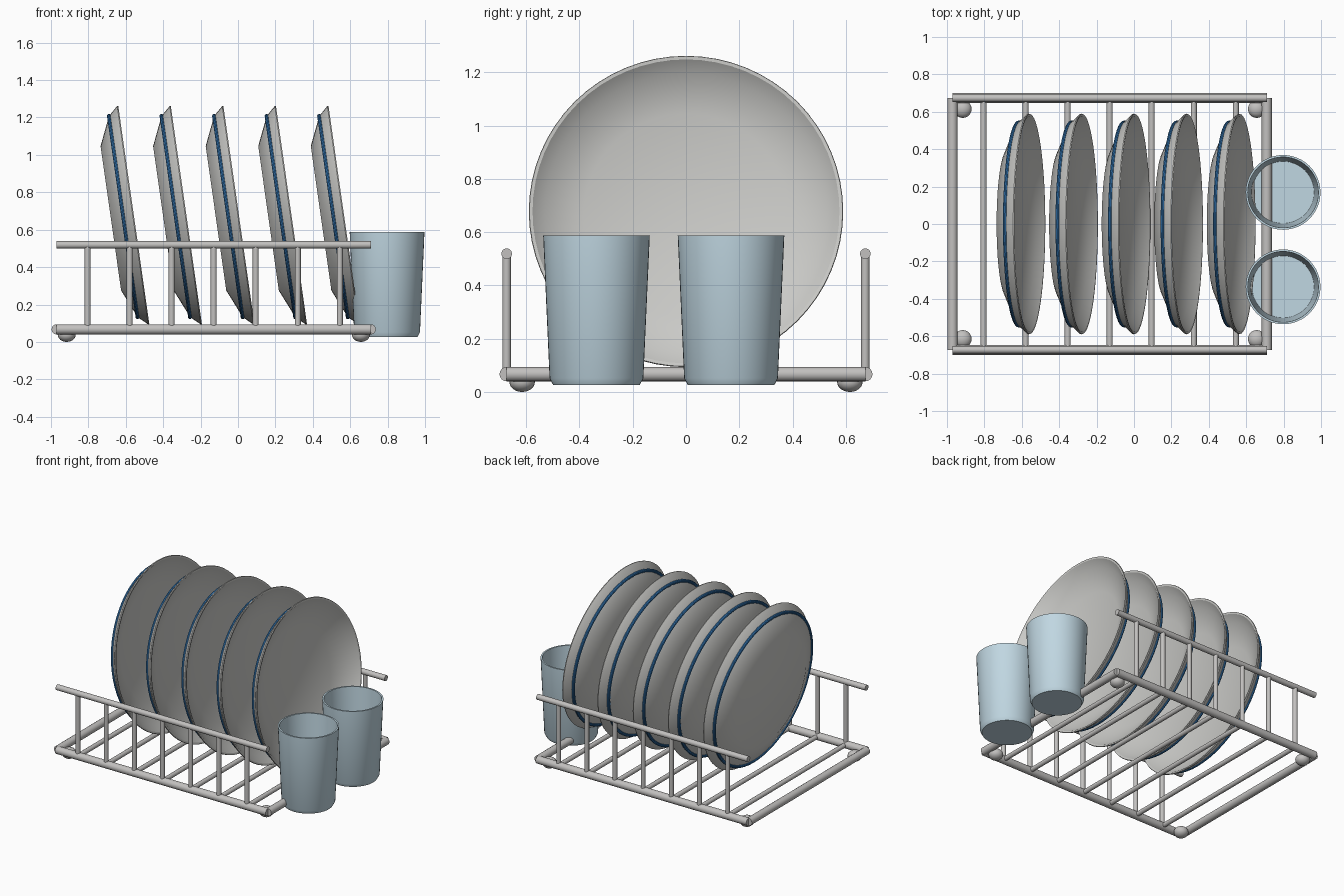
import bpy, bmesh, math
from mathutils import Vector

if "Cube" in bpy.data.objects:
    bpy.data.objects.remove(bpy.data.objects["Cube"])


def material(name, rgb):
    m = bpy.data.materials.new(name)
    m.diffuse_color = (*rgb, 1)
    m.use_nodes = True
    m.node_tree.nodes["Principled BSDF"].inputs["Base Color"].default_value = m.diffuse_color
    return m


METAL = material("rack grey", (0.54, 0.53, 0.52))
CHINA = material("plate off white", (0.60, 0.60, 0.58))
BLUE = material("stripe blue", (0.035, 0.19, 0.47))
GLASS = material("cup pale blue", (0.53, 0.68, 0.76))


def finish(ob, name, mat, angle=30):
    ob.name = name
    ob.data.materials.append(mat)
    bpy.ops.object.select_all(action='DESELECT')
    ob.select_set(True)
    bpy.context.view_layer.objects.active = ob
    bpy.ops.object.shade_smooth_by_angle(angle=math.radians(angle))
    return ob


def rod(name, a, b, r):
    a, b = Vector(a), Vector(b)
    d = b - a
    bpy.ops.mesh.primitive_cylinder_add(
        vertices=16, radius=r, depth=d.length, location=(a + b) / 2,
        rotation=d.to_track_quat('Z', 'Y').to_euler())
    return finish(bpy.context.object, name, METAL)


def lathe(name, profile, mat, steps=64, angle=30):
    """Spin a closed (radius, height) profile about z."""
    bm = bmesh.new()
    vs = [bm.verts.new((r, 0, z)) for r, z in profile]
    es = [bm.edges.new(p) for p in zip(vs, vs[1:])]
    bmesh.ops.spin(bm, geom=vs + es, cent=(0, 0, 0), axis=(0, 0, 1),
                   angle=math.tau, steps=steps)
    bmesh.ops.remove_doubles(bm, verts=bm.verts, dist=1e-4)
    bmesh.ops.recalc_face_normals(bm, faces=bm.faces)
    me = bpy.data.meshes.new(name)
    bm.to_mesh(me)
    bm.free()
    ob = bpy.data.objects.new(name, me)
    bpy.context.collection.objects.link(ob)
    return finish(ob, name, mat, angle)


# Rack frame
X0, X1, Y, Z, TOP = -0.97, 0.71, 0.673, 0.067, 0.519
for side, s in (("front", -1), ("back", 1)):
    rod(f"{side}_bottom_rail", (X0, s * Y, Z), (X1, s * Y, Z), 0.027)
    rod(f"{side}_top_rail", (X0, s * Y, TOP), (X1, s * Y, TOP), 0.02)
for side, x in (("left", X0), ("right", X1)):
    rod(f"{side}_bottom_rail", (x, -Y, Z), (x, Y, Z), 0.027)

# Uprights and floor bars
for i in range(7):
    x = -0.804 + 0.2247 * i
    rod(f"floor_bar_{i}", (x, -Y, Z), (x, Y, Z), 0.016)
    for side, s in (("front", -1), ("back", 1)):
        rod(f"{side}_upright_{i}", (x, s * Y, Z), (x, s * Y, TOP), 0.016)

# Flattened ball feet
for x in (-0.916, 0.657):
    for y in (-0.615, 0.615):
        bpy.ops.mesh.primitive_uv_sphere_add(
            segments=20, ring_count=12, radius=0.048, location=(x, y, 0.038))
        foot = bpy.context.object
        foot.scale.z = 0.79
        finish(foot, "foot", METAL)

# Leaning plates, each with a blue ring on the outside
PLATE = [(0, -0.122), (0.39, -0.122), (0.543, -0.055), (0.59, -0.004),
         (0.588, 0.002), (0.576, 0.0), (0.53, -0.042), (0.385, -0.104),
         (0, -0.104)]
TILT = math.radians(90 - 8.1)
for i in range(5):
    place = (-0.559 + 0.281 * i, 0, 0.678)
    plate = lathe(f"plate_{i}", PLATE, CHINA)
    bpy.ops.mesh.primitive_torus_add(
        major_segments=64, minor_segments=10, major_radius=0.543,
        minor_radius=0.011)
    ring = finish(bpy.context.object, f"plate_stripe_{i}", BLUE)
    for v in ring.data.vertices:
        v.co.z -= 0.055
    for ob in (plate, ring):
        ob.location = place
        ob.rotation_euler = (0, TILT, 0)

# Hollow tapered cups
CUP = [(0, 0.027), (0.163, 0.027), (0.176, 0.052), (0.2, 0.587),
       (0.189, 0.587), (0.166, 0.06), (0, 0.06)]
for i, y in enumerate((-0.336, 0.169)):
    cup = lathe(f"cup_{i}", CUP, GLASS, 48, 35)
    cup.location = (0.797, y, 0)
